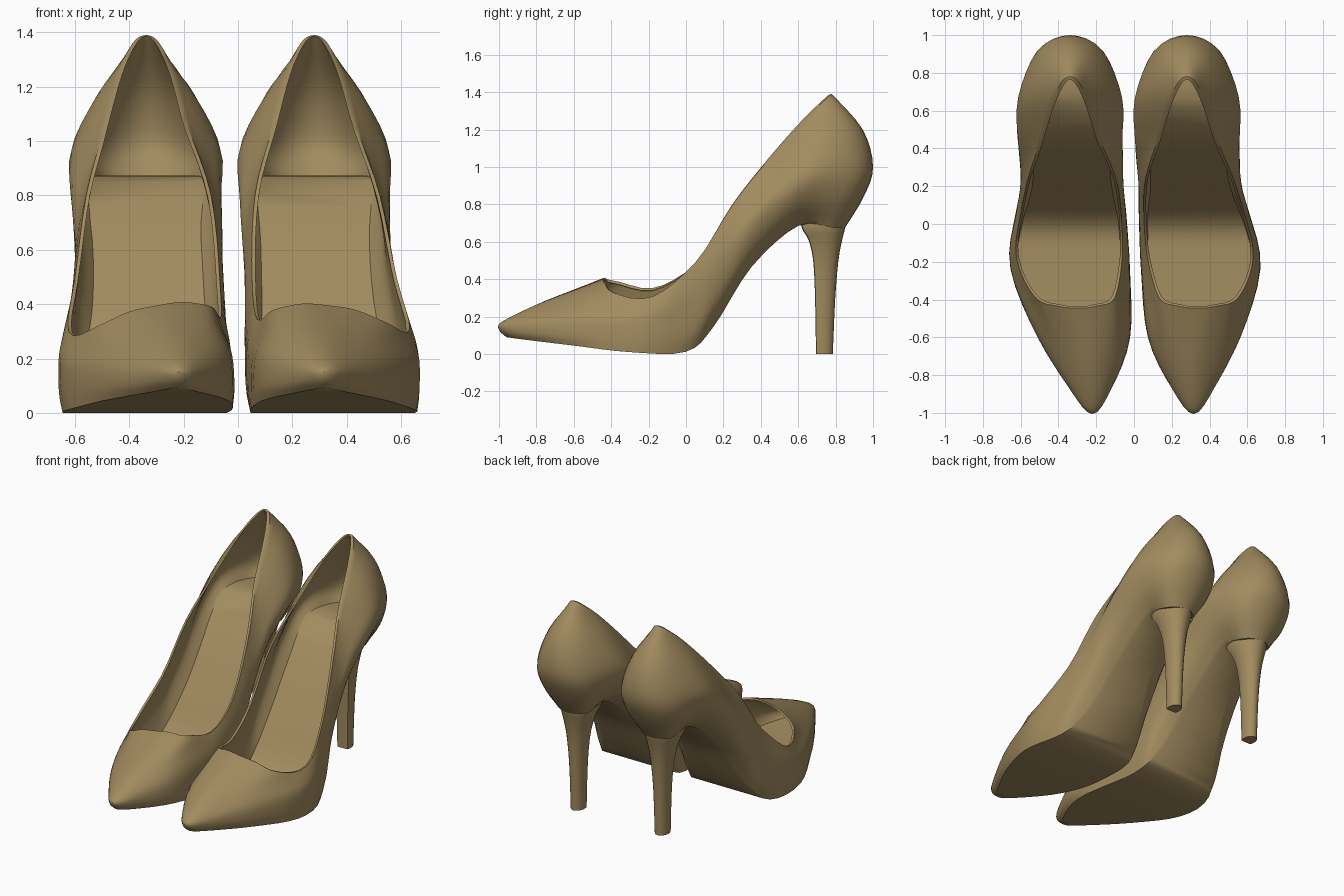
import bpy, bmesh, math
from mathutils import Vector

cube = bpy.data.objects.get("Cube")
if cube:
    bpy.data.objects.remove(cube, do_unlink=True)

# One leather colour
tan = bpy.data.materials.new("tan_leather")
tan.use_nodes = True
tan.diffuse_color = (0.36, 0.26, 0.115, 1)
tan.node_tree.nodes["Principled BSDF"].inputs["Base Color"].default_value = tan.diffuse_color

# Half outlines, toe to heel: (y, z, half width)
SOLE = [(-.96, .09, 0), (-.85, .075, .095), (-.6, .045, .23), (-.3, .01, .305), (0, .012, .28),
        (.15, .15, .2), (.35, .465, .13), (.6, .685, .115), (.79, .675, .105), (.85, .675, 0)]
WELT = [(-1, .13, 0), (-.87, .115, .11), (-.6, .1, .245), (-.25, .08, .315), (.03, .12, .295),
        (.18, .3, .255), (.38, .58, .225), (.62, .79, .225), (.87, .83, .17), (.95, .84, 0)]
WAIST = [(-.98, .175, 0), (-.85, .185, .11), (-.58, .2, .24), (-.22, .2, .315), (.05, .3, .292),
         (.22, .52, .272), (.42, .78, .276), (.67, .96, .275), (.92, .99, .17), (1, 1, 0)]
SHOULDER = [(-.76, .28, 0), (-.7, .275, .1), (-.5, .29, .21), (-.2, .27, .3), (.05, .4, .283),
            (.23, .65, .262), (.45, .93, .23), (.68, 1.15, .19), (.87, 1.2, .12), (.945, 1.2, 0)]
TOPLINE = [(-.445, .395, 0), (-.435, .39, .1), (-.39, .355, .21), (-.18, .325, .28), (.05, .49, .267),
           (.25, .8, .23), (.45, 1.05, .155), (.63, 1.25, .1), (.745, 1.36, .05), (.78, 1.39, 0)]
INSOLE = [(-.9, .13, 0), (-.8, .125, .08), (-.55, .1, .21), (-.22, .08, .27), (0, .1, .255),
          (.2, .36, .21), (.4, .63, .2), (.62, .85, .21), (.84, .87, .15), (.91, .87, 0)]

# Heel rings: (z, front y, back y, half width)
HEEL = [(0, .695, .785, .043), (.3, .69, .798, .05), (.5, .68, .815, .068), (.61, .655, .835, .093),
        (.67, .62, .85, .11), (.74, .61, .86, .11)]


def spline(points, steps, closed=False):
    """Smooth path passing through every point."""
    pts = [Vector(p) for p in points]
    n = len(pts)
    pick = (lambda i: pts[i % n]) if closed else (lambda i: pts[max(0, min(n - 1, i))])
    out = []
    for i in range(n if closed else n - 1):
        a, b, c, d = (pick(i + k) for k in (-1, 0, 1, 2))
        for s in range(steps):
            t = s / steps
            out.append(b + (c - a) * t / 2 + (a * 2 - b * 5 + c * 4 - d) * t * t / 2
                       + (b * 3 - a - c * 3 + d) * t ** 3 / 2)
    return out if closed else out + [pts[-1]]


def full_loop(half):
    """Mirror a half outline and smooth it into a closed loop."""
    pts = [(w, y, z) for y, z, w in half]
    pts += [(-w, y, z) for y, z, w in half[-2:0:-1]]
    return spline(pts, 4, closed=True)


def inset(half, gap, drop):
    return [(y * .98, z - drop, max(0, w - gap)) for y, z, w in half]


def wall(halves):
    """Smooth rows running through several half outlines."""
    columns = [spline(col, 4) for col in zip(*map(full_loop, halves))]
    return [list(row) for row in zip(*columns)]


def body_rows():
    """Outer wall from sole to topline, then lining down to the insole."""
    outer = wall((SOLE, WELT, WAIST, SHOULDER, TOPLINE))
    lining = wall((inset(TOPLINE, .013, .004), inset(SHOULDER, .018, .018),
                   inset(WAIST, .024, .015), INSOLE))
    return outer + lining


def heel_rows():
    """Stem with a flat front and a round back."""
    rows = []
    for z, front, back, w in map(tuple, spline(HEEL, 3)):
        angles = [math.tau * k / 24 for k in range(24)]
        rows.append([Vector((w * math.sin(a), front + (back - front) * max(0, .35 + .65 * math.cos(a)), z))
                     for a in angles])
    return rows


def place(p, side):
    """Bend along the foot's curve, raise the inner vamp, set left or right."""
    x, y, z = p
    tilt = .18 if side == "right" else .12
    z -= tilt * x * max(0, min(1, -3 * y)) * max(0, min(1, (z - .12) * 5))
    x += .28 + .065 * math.exp(-((y + .2) / .35) ** 2) + .035 * max(0, -y)
    if side == "right":
        x = -x - .01 - .105 * min(y, .46)
    return x, y, z


def loft(name, rows, side):
    """Skin the loops and close both ends with cross strips."""
    bm = bmesh.new()
    grid = [[bm.verts.new(place(p, side)) for p in row] for row in rows]
    n = len(grid[0])
    for low, high in zip(grid, grid[1:]):
        for i in range(n):
            j = (i + 1) % n
            bm.faces.new((low[i], low[j], high[j], high[i]))
    for row in (grid[0], grid[-1]):
        for i in range(n // 2):
            ids = dict.fromkeys((i, i + 1, n - i - 1, (n - i) % n))
            bm.faces.new([row[k] for k in ids])
    bmesh.ops.recalc_face_normals(bm, faces=bm.faces)
    mesh = bpy.data.meshes.new(name)
    bm.to_mesh(mesh)
    bm.free()
    mesh.materials.append(tan)
    obj = bpy.data.objects.new(name, mesh)
    bpy.context.collection.objects.link(obj)
    bpy.ops.object.select_all(action="DESELECT")
    obj.select_set(True)
    bpy.context.view_layer.objects.active = obj
    bpy.ops.object.shade_smooth_by_angle(angle=math.radians(40))


# The pair of shoes
for side in ("left", "right"):
    loft(side + "_shoe_body", body_rows(), side)
    loft(side + "_shoe_heel", heel_rows(), side)
